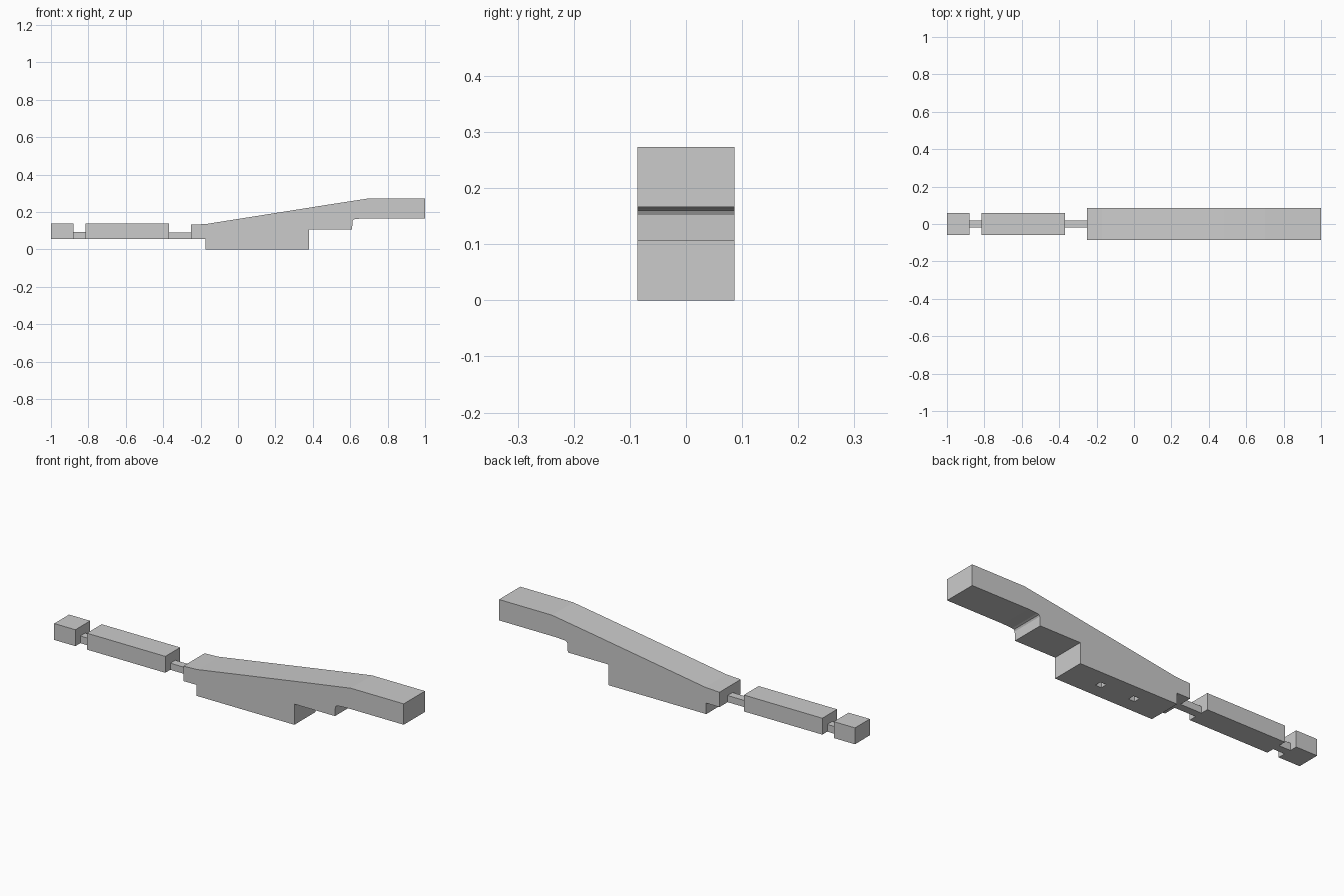
import bpy, bmesh

if "Cube" in bpy.data.objects:
    bpy.data.objects.remove(bpy.data.objects["Cube"])


def finish(name, bm):
    bmesh.ops.recalc_face_normals(bm, faces=bm.faces)
    mesh = bpy.data.meshes.new(name)
    bm.to_mesh(mesh)
    bm.free()
    obj = bpy.data.objects.new(name, mesh)
    bpy.context.collection.objects.link(obj)
    return obj


def box(name, x0, x1, half_y, z0, z1):
    bm = bmesh.new()
    bmesh.ops.create_cube(bm, size=1)
    for v in bm.verts:
        v.co.x = x0 if v.co.x < 0 else x1
        v.co.y = -half_y if v.co.y < 0 else half_y
        v.co.z = z0 if v.co.z < 0 else z1
    return finish(name, bm)


def extrude_profile(name, points, half_y):
    bm = bmesh.new()
    face = bm.faces.new([bm.verts.new((x, -half_y, z)) for x, z in points])
    ext = bmesh.ops.extrude_face_region(bm, geom=[face])
    for v in ext["geom"]:
        if isinstance(v, bmesh.types.BMVert):
            v.co.y = half_y
    return finish(name, bm)


# Main stepped body with sloping top
body = extrude_profile("main_body", [
    (-0.25, 0.056), (-0.175, 0.056), (-0.175, 0), (0.38, 0), (0.38, 0.106),
    (0.61, 0.106), (0.612, 0.152), (0.617, 0.160), (0.627, 0.163),
    (0.68, 0.166), (1, 0.166), (1, 0.273), (0.70, 0.273), (0.48, 0.239),
    (-0.17, 0.136), (-0.25, 0.132)], 0.086)

# Two square sockets in the underside
for i, x in enumerate((0.0, 0.19)):
    cutter = box(f"socket_cutter_{i}", x - 0.017, x + 0.017, 0.017, -0.05, 0.06)
    cutter.hide_render = True
    cutter.hide_viewport = True
    mod = body.modifiers.new("socket", "BOOLEAN")
    mod.operation = "DIFFERENCE"
    mod.solver = "EXACT"
    mod.object = cutter

# Blocks and thin links between them
box("end_block", -1, -0.88, 0.06, 0.056, 0.14)
box("end_link", -0.88, -0.815, 0.02, 0.056, 0.093)
box("middle_block", -0.815, -0.37, 0.06, 0.056, 0.14)
box("body_link", -0.37, -0.25, 0.02, 0.056, 0.09)
